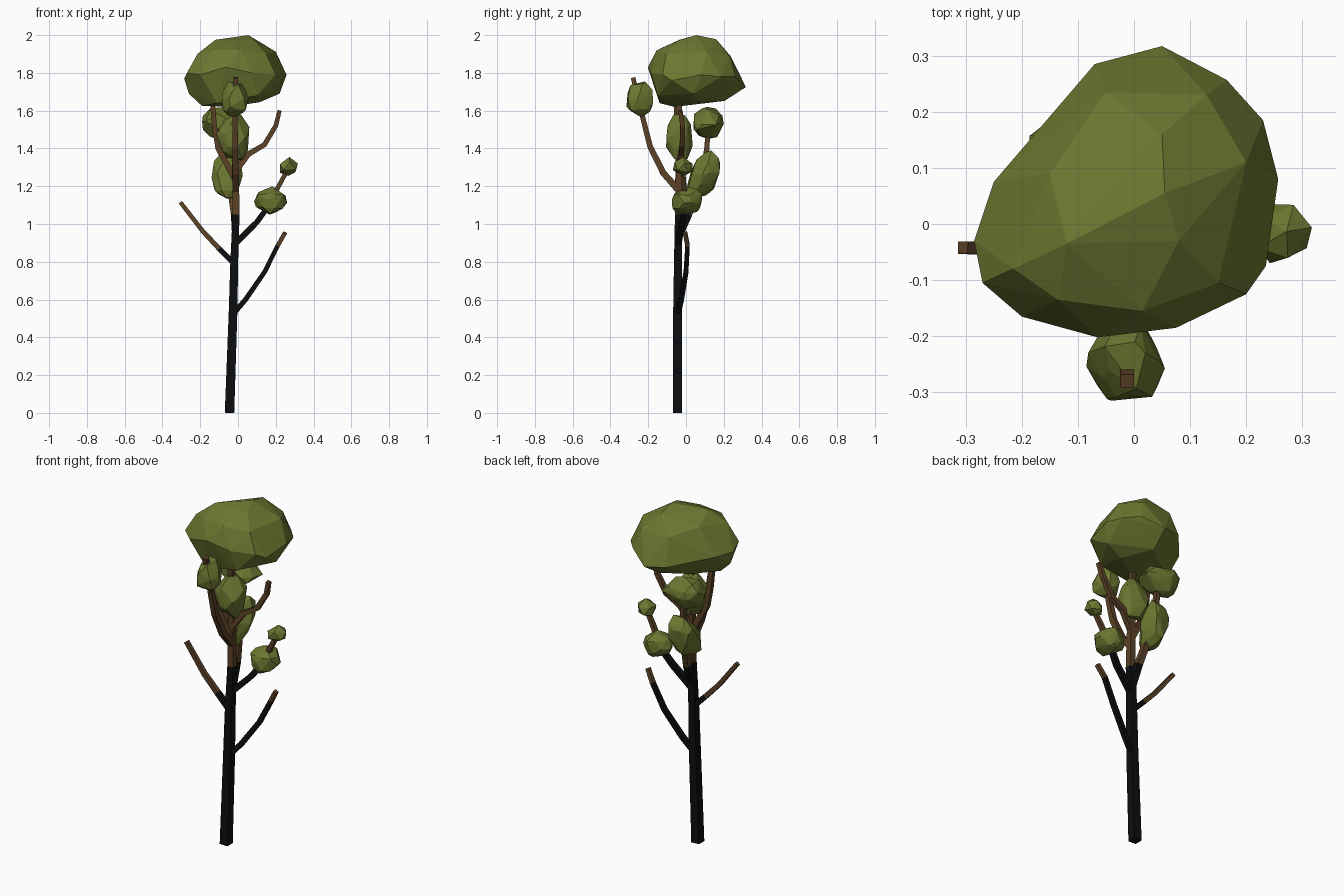
import bpy, bmesh, random
from mathutils import Vector

if "Cube" in bpy.data.objects:
    bpy.data.objects.remove(bpy.data.objects["Cube"])


def material(name, rgb):
    m = bpy.data.materials.new(name)
    m.diffuse_color = (*rgb, 1)
    m.use_nodes = True
    m.node_tree.nodes["Principled BSDF"].inputs["Base Color"].default_value = m.diffuse_color
    return m


BLACK = material("charred_bark", (0.0035, 0.0042, 0.0045))
BROWN = material("brown_bark", (0.105, 0.053, 0.020))
GREEN = material("leaf_green", (0.150, 0.182, 0.030))


def finish(bm, name, mats):
    bmesh.ops.recalc_face_normals(bm, faces=bm.faces)
    me = bpy.data.meshes.new(name)
    bm.to_mesh(me)
    bm.free()
    for m in mats:
        me.materials.append(m)
    ob = bpy.data.objects.new(name, me)
    bpy.context.collection.objects.link(ob)


def limb(name, path, r0, r1, brown_z):
    """Square tapering tube along a path; bark is brown above brown_z."""
    pts = [Vector(p) for p in path]
    bm = bmesh.new()
    rings = []
    for i, p in enumerate(pts):
        d = (pts[min(i + 1, len(pts) - 1)] - pts[max(i - 1, 0)]).normalized()
        side = Vector((0, 1, 0)).cross(d).normalized()
        up = d.cross(side)
        r = r0 + (r1 - r0) * i / (len(pts) - 1)
        rings.append([bm.verts.new(p + r * (a * side + b * up))
                      for a, b in ((-1, -1), (1, -1), (1, 1), (-1, 1))])
    for lo, hi in zip(rings, rings[1:]):
        for k in range(4):
            n = (k + 1) % 4
            bm.faces.new((lo[k], lo[n], hi[n], hi[k]))
    bm.faces.new(rings[0])
    bm.faces.new(rings[-1])
    for f in bm.faces:
        f.material_index = int(f.calc_center_median().z > brown_z)
    finish(bm, name, (BLACK, BROWN))


def hull(bm):
    res = bmesh.ops.convex_hull(bm, input=bm.verts)
    junk = {v for v in res["geom_interior"] + res["geom_unused"]
            if isinstance(v, bmesh.types.BMVert)}
    bmesh.ops.delete(bm, geom=list(junk), context='VERTS')


def clump(name, lo, hi, seed, level=2, lean=0.0):
    """Irregular faceted leaf clump filling the box lo..hi."""
    rnd = random.Random(seed)
    src = bmesh.new()
    bmesh.ops.create_icosphere(src, subdivisions=level, radius=1)
    pts = []
    for v in src.verts:
        p = v.co + Vector([rnd.uniform(-.17, .17) for _ in range(3)])
        p.y += lean * p.z
        pts.append(p)
    src.free()
    mn = [min(p[k] for p in pts) for k in range(3)]
    mx = [max(p[k] for p in pts) for k in range(3)]
    bm = bmesh.new()
    for p in pts:
        bm.verts.new([lo[k] + (hi[k] - lo[k]) * (p[k] - mn[k]) / (mx[k] - mn[k])
                      for k in range(3)])
    hull(bm)
    finish(bm, name, (GREEN,))


# Trunk with leader running into the crown
limb("trunk", [(-.045, -.045, 0), (-.026, -.045, .54), (-.02, -.043, .8),
               (-.01, -.04, 1.05), (-.012, -.037, 1.3), (-.02, -.035, 1.75)],
     .025, .014, 1.05)

# Branches
limb("low_right_branch", [(-.02, -.042, .53), (.04, -.025, .6), (.14, 0, .745),
                          (.21, .008, .885), (.25, -.005, .955)], .014, .011, .89)
limb("left_branch", [(-.02, -.043, .79), (-.1, -.045, .87), (-.185, -.047, .96),
                     (-.305, -.042, 1.115)], .015, .011, .88)
limb("right_branch", [(-.01, -.04, .9), (.1, -.02, 1.01), (.165, 0, 1.1),
                      (.215, -.01, 1.2), (.27, -.017, 1.3)], .016, .011, 1.1)
limb("back_branch", [(-.012, -.04, .93), (-.02, .015, 1.05), (-.05, .09, 1.25),
                     (-.06, .11, 1.4), (-.065, .12, 1.53)], .019, .012, 1.05)
limb("front_branch", [(-.012, -.04, 1.18), (-.014, -.12, 1.27), (-.015, -.19, 1.41),
                      (-.016, -.228, 1.56), (-.012, -.28, 1.775)], .018, .012, 1)
limb("upper_left_branch", [(-.012, -.04, 1.23), (-.05, -.04, 1.3), (-.105, -.043, 1.4),
                           (-.125, -.048, 1.52), (-.138, -.055, 1.68)], .017, .012, 1)
limb("upper_right_branch", [(-.012, -.038, 1.28), (.055, -.025, 1.37), (.14, -.02, 1.42),
                            (.2, -.018, 1.52), (.22, -.03, 1.6)], .016, .011, 1)

# Small leaf clumps
clump("right_clump", (.085, -.075, 1.05), (.26, .085, 1.2), 3)
clump("right_tip_clump", (.222, -.07, 1.255), (.317, .035, 1.355), 5, level=1)
clump("back_low_clump", (-.14, .0, 1.135), (.025, .18, 1.39), 7, lean=.6)
clump("back_high_clump", (-.19, .04, 1.45), (.05, .2, 1.62), 9)
clump("leader_clump", (-.115, -.105, 1.335), (.06, .035, 1.58), 11)
clump("front_clump", (-.085, -.315, 1.565), (.055, -.175, 1.755), 13)

# Crown: faceted hull from rim, shoulder, top and underside points
crown = [
    # rim
    (-.285, -.03, 1.77), (-.25, .075, 1.77), (-.07, .285, 1.74), (.05, .317, 1.725),
    (.165, .257, 1.78), (.23, .185, 1.78), (.257, .08, 1.79), (.235, -.075, 1.76),
    (.2, -.125, 1.79), (.075, -.185, 1.8), (-.065, -.202, 1.83), (-.2, -.165, 1.79),
    (-.27, -.105, 1.80),
    # shoulder
    (-.215, -.08, 1.9), (-.135, -.135, 1.92), (.015, -.155, 1.92), (.15, -.105, 1.9),
    (.2, .11, 1.912), (-.05, .235, 1.89), (.13, .23, 1.89), (-.15, .09, 1.925),
    # top
    (.055, .055, 2.0), (-.12, -.035, 1.975), (.05, .16, 1.978), (.08, -.03, 1.975),
    # underside
    (-.26, -.04, 1.69), (-.19, -.05, 1.625), (-.05, -.06, 1.62), (-.11, -.14, 1.64),
    (.115, .03, 1.645), (.22, .04, 1.69), (.03, .205, 1.652), (-.1, .1, 1.64),
    (.1, -.15, 1.68),
]
bm = bmesh.new()
for p in crown:
    bm.verts.new(p)
hull(bm)
finish(bm, "crown", (GREEN,))
